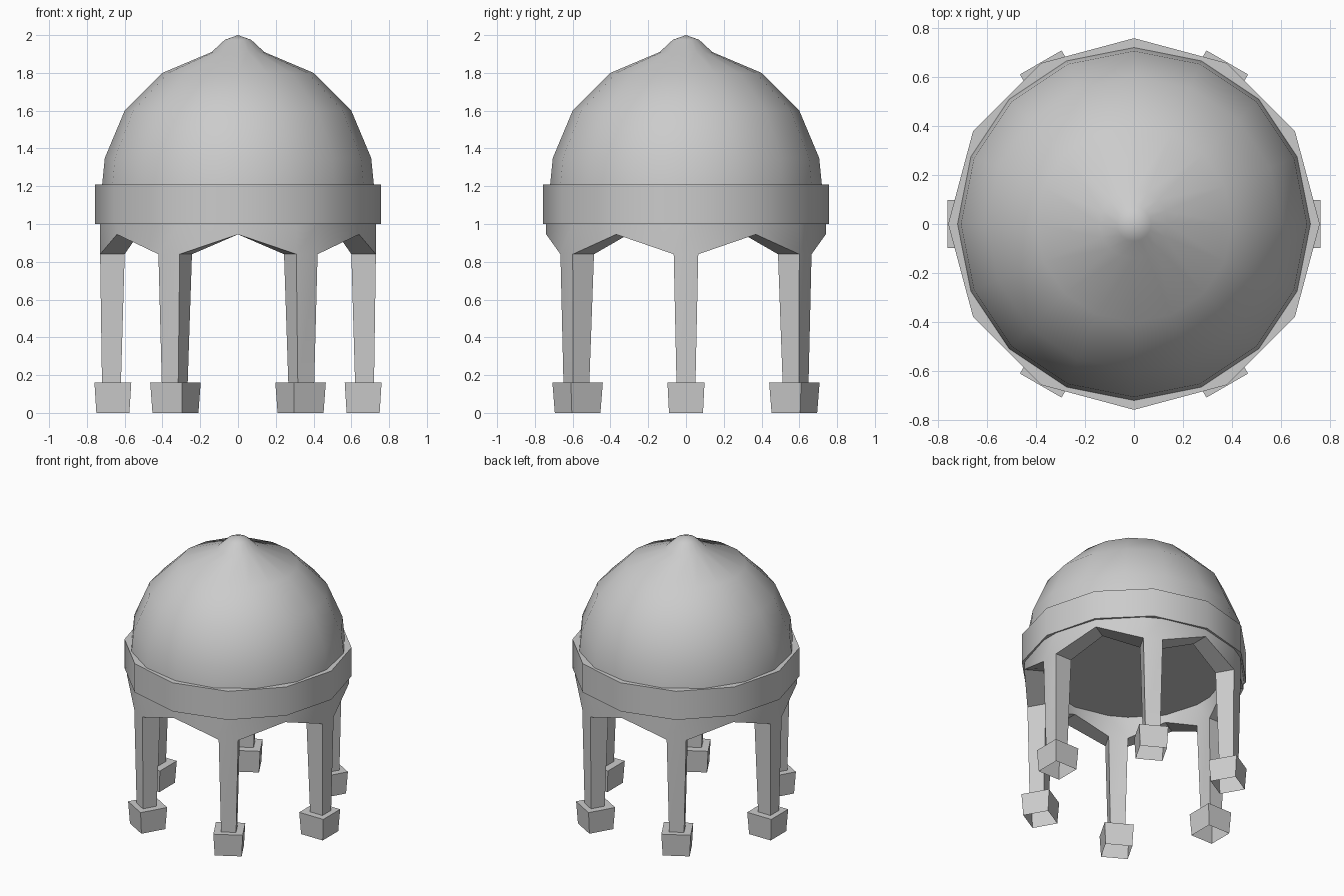
import bpy, bmesh
from math import cos, sin, pi, radians

if "Cube" in bpy.data.objects:
    bpy.data.objects.remove(bpy.data.objects["Cube"])


def finish(name, bm, angle):
    bmesh.ops.remove_doubles(bm, verts=bm.verts, dist=1e-5)
    bmesh.ops.recalc_face_normals(bm, faces=bm.faces)
    me = bpy.data.meshes.new(name)
    bm.to_mesh(me)
    bm.free()
    ob = bpy.data.objects.new(name, me)
    bpy.context.collection.objects.link(ob)
    bpy.ops.object.select_all(action='DESELECT')
    ob.select_set(True)
    bpy.context.view_layer.objects.active = ob
    bpy.ops.object.shade_smooth_by_angle(angle=radians(angle))
    return ob


def lathe(name, profile, sides, angle):
    """Spin (radius, z) points round the z axis."""
    bm = bmesh.new()
    vs = [bm.verts.new((r, 0, z)) for r, z in profile]
    es = [bm.edges.new(p) for p in zip(vs, vs[1:])]
    bmesh.ops.spin(bm, geom=vs + es, axis=(0, 0, 1), cent=(0, 0, 0),
                   angle=2 * pi, steps=sides, use_merge=False)
    return finish(name, bm, angle)


def turned(p, a):
    x, y, z = p
    return (x * cos(a) - y * sin(a), x * sin(a) + y * cos(a), z)


def add_face(bm, pts, a):
    bm.faces.new([bm.verts.new(turned(p, a)) for p in pts])


def rect(x0, x1, h, z):
    return [(x0, -h, z), (x1, -h, z), (x1, h, z), (x0, h, z)]


def add_tube(bm, low, high, a):
    for i in range(4):
        j = (i + 1) % 4
        add_face(bm, (low[i], low[j], high[j], high[i]), a)


# Dome with a small pointed tip
lathe("dome", [(0.72, 1.20), (0.705, 1.35), (0.60, 1.60), (0.40, 1.80),
               (0.14, 1.91), (0.07, 1.975), (0, 2.0)], 16, 60)

# Twelve-sided band, closed underneath to form the ceiling
lathe("band", [(0, 1.0), (0.757, 1.0), (0.757, 1.21), (0.69, 1.21)], 12, 40)

# Six legs merging into a ring of pointed arches
TOP, SPRING, PEAK = 1.0, 0.84, 0.945
bm = bmesh.new()
for k in range(6):
    a = k * pi / 3
    add_tube(bm, rect(0.62, 0.72, 0.05, 0.15), rect(0.60, 0.73, 0.065, SPRING), a)
    for x in (0.60, 0.73):
        add_face(bm, [(x, -0.065, SPRING), (x, 0.065, SPRING),
                      (x, 0.065, TOP), (x, -0.065, TOP)], a)
    for s in (-1, 1):
        def peak(r, z):
            return (r * cos(pi / 6), s * r * sin(pi / 6), z)
        for x, r in ((0.60, 0.61), (0.73, 0.74)):
            add_face(bm, [(x, s * 0.065, SPRING), peak(r, PEAK),
                          peak(r, TOP), (x, s * 0.065, TOP)], a)
        add_face(bm, [(0.60, s * 0.065, SPRING), (0.73, s * 0.065, SPRING),
                      peak(0.74, PEAK), peak(0.61, PEAK)], a)
finish("arcade_legs", bm, 30)

# Flared block feet, open underneath
bm = bmesh.new()
for k in range(6):
    a = k * pi / 3
    top = rect(0.565, 0.76, 0.098, 0.16)
    add_tube(bm, rect(0.575, 0.75, 0.09, 0), top, a)
    add_face(bm, top, a)
finish("feet", bm, 30)
